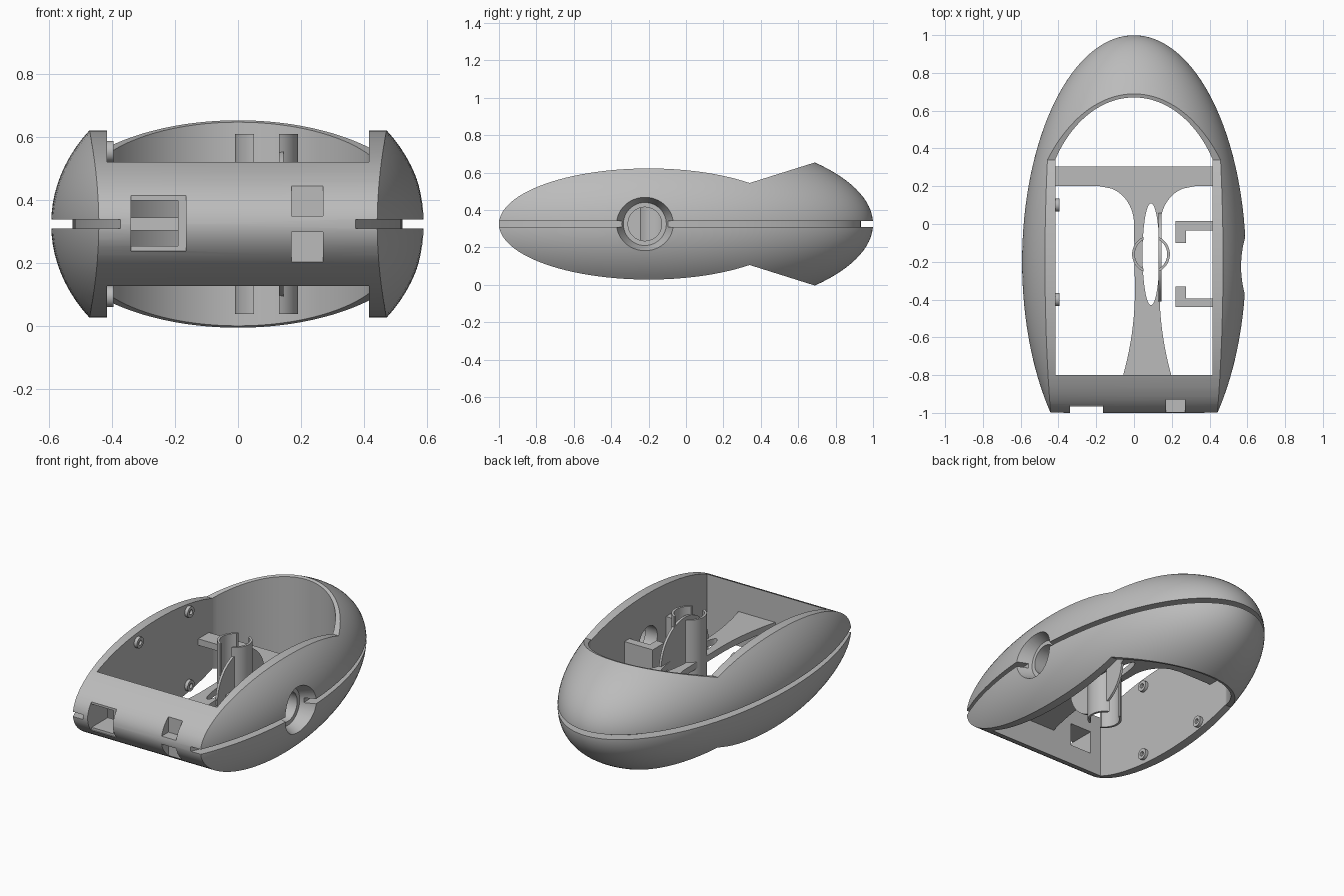
import bpy, bmesh, math
from mathutils import Matrix, Vector

cube = bpy.data.objects.get("Cube")
if cube:
    bpy.data.objects.remove(cube)

MID = 0.325      # height of the symmetry plane
CY = -0.2        # centre of the main ellipsoid along y

grey = bpy.data.materials.new("plain grey")
grey.use_nodes = True
colour = (0.5, 0.5, 0.5, 1)
grey.diffuse_color = colour
grey.node_tree.nodes["Principled BSDF"].inputs["Base Color"].default_value = colour


def make(name, bm):
    bmesh.ops.recalc_face_normals(bm, faces=bm.faces)
    mesh = bpy.data.meshes.new(name)
    bm.to_mesh(mesh)
    bm.free()
    mesh.materials.append(grey)
    ob = bpy.data.objects.new(name, mesh)
    bpy.context.collection.objects.link(ob)
    return ob


def prism(name, outline, low, high, axis="z"):
    """Extrude a 2D outline along z (x, y points) or along x (y, z points)."""
    bm = bmesh.new()
    place = (lambda p: (p[0], p[1], low)) if axis == "z" else (lambda p: (low, p[0], p[1]))
    face = bm.faces.new([bm.verts.new(place(p)) for p in outline])
    new = bmesh.ops.extrude_face_region(bm, geom=[face])["geom"]
    step = Vector((0, 0, high - low)) if axis == "z" else Vector((high - low, 0, 0))
    bmesh.ops.translate(bm, vec=step, verts=[g for g in new if isinstance(g, bmesh.types.BMVert)])
    return make(name, bm)


def box(name, x, y, z):
    return prism(name, [(x[0], y[0]), (x[1], y[0]), (x[1], y[1]), (x[0], y[1])], *z)


def arc(cx, cy, a, b, start=0, end=360, n=64):
    """Points on an ellipse; a full turn leaves out the repeated last point."""
    count = n if end - start == 360 else n + 1
    angles = [math.radians(start + (end - start) * i / n) for i in range(count)]
    return [(cx + a * math.cos(t), cy + b * math.sin(t)) for t in angles]


def combine(ob, other, operation="DIFFERENCE"):
    mod = ob.modifiers.new("cut", "BOOLEAN")
    mod.operation, mod.solver, mod.object = operation, "EXACT", other
    graph = bpy.context.evaluated_depsgraph_get()
    mesh = bpy.data.meshes.new_from_object(ob.evaluated_get(graph))
    ob.modifiers.clear()
    ob.data = mesh
    bpy.data.objects.remove(other)


# Shell: ellipsoid trimmed by the side profile
bm = bmesh.new()
bmesh.ops.create_uvsphere(bm, u_segments=96, v_segments=64, radius=1)
bmesh.ops.transform(bm, verts=bm.verts, matrix=Matrix.Translation((0, CY, MID))
                    @ Matrix.Diagonal((0.593, 1.2, 0.49, 1)) @ Matrix.Rotation(math.pi / 2, 4, "X"))
shell = make("shell", bm)
corner = math.degrees(math.acos(0.54 / 0.8))
profile = arc(CY, MID, 0.8, 0.297, corner, 360 - corner, 80)
profile += [(1.2, MID - 0.49), (1.2, MID + 0.49)]
combine(shell, prism("profile_cutter", profile, -1, 1, "x"), "INTERSECT")

# Open middle, straight at the front and rounded at the back
a, b = 0.484, 0.67
edge = math.degrees(math.acos(0.415 / a))
hollow = [(-0.415, -0.8), (0.415, -0.8)] + arc(0, 0, a, b, edge, 180 - edge, 48)
combine(shell, prism("hollow_cutter", hollow, -1, 2))

# Groove around the waist
groove = prism("groove_cutter", arc(0, CY, 0.8, 1.5), MID - 0.015, MID + 0.015)
combine(groove, prism("groove_core", arc(0, CY, 0.525, 1.135, n=96), 0, 1))
combine(shell, groove)

# Front bar: recessed window and two square notches
combine(shell, box("recess_cutter", (-0.34, -0.165), (-1.1, -0.96), (0.24, 0.415)))
combine(shell, box("window_cutter", (-0.34, -0.19), (-1.1, -0.7), (0.255, 0.4)))
for z in ((0.35, 0.46), (0.19, 0.3)):
    combine(shell, box("notch_cutter", (0.17, 0.27), (-1.1, -0.93), z))

# Round countersunk hole in the left wall
bm = bmesh.new()
bmesh.ops.create_cone(bm, cap_ends=True, segments=48, radius1=0.115, radius2=0.165, depth=0.12,
                      matrix=Matrix.Translation((0.56, -0.22, MID)) @ Matrix.Rotation(math.pi / 2, 4, "Y"))
combine(shell, make("countersink_cutter", bm))
combine(shell, prism("hole_cutter", arc(-0.22, MID, 0.09, 0.09, n=48), 0.35, 0.6, "x"))

# Mid-height support plate with flared ends and a slot
side = [(0.07 + 0.18 * (1 - math.sqrt(1 - (i / 16) ** 2)), 0.2 * i / 16) for i in range(16, -1, -1)]
side += [(0.065 + 0.065 * (i / 10) ** 2, -0.35 - 0.46 * i / 10) for i in range(11)]
outline = [(-0.42, 0.305), (-0.42, 0.2)] + [(0.07 - d, y) for d, y in side]
outline += [(0.07 + d, y) for d, y in reversed(side)] + [(0.42, 0.2), (0.42, 0.305)]
plate = prism("support_plate", outline, MID - 0.02, MID + 0.02)
combine(plate, prism("slot_cutter", arc(0.09, -0.16, 0.045, 0.27), 0, 1))

# Upright split tube
tube = prism("split_tube", arc(0.09, -0.16, 0.1, 0.1, n=48), 0.04, 0.61)
combine(tube, prism("bore_cutter", arc(0.09, -0.16, 0.086, 0.086, n=48), 0, 1))
combine(tube, box("split_cutter", (0.05, 0.13), (-0.5, 0.2), (0, 1)))

# Thin round fin beside the tube
fin = prism("round_fin", arc(-0.175, MID, 0.235, 0.24), 0.13, 0.145, "x")

# Clip bracket behind the round hole
bracket = prism("clip_bracket", [
    (0.42, 0.015), (0.22, 0.015), (0.22, -0.1), (0.275, -0.1), (0.275, -0.035), (0.42, -0.035)],
    MID - 0.085, MID + 0.085)
bracket_front = prism("clip_bracket_front", [
    (0.42, -0.44), (0.22, -0.44), (0.22, -0.33), (0.275, -0.33), (0.275, -0.395), (0.42, -0.395)],
    MID - 0.085, MID + 0.085)
parts = [shell, plate, tube, fin, bracket, bracket_front]

# Four ring bosses on the right wall
for y in (0.1, -0.4):
    for z in (MID + 0.23, MID - 0.23):
        boss = prism("ring_boss", arc(y, z, 0.034, 0.034, n=24), -0.42, -0.395, "x")
        combine(boss, prism("boss_cutter", arc(y, z, 0.015, 0.015, n=24), -0.41, -0.3, "x"))
        parts.append(boss)

# Smooth curves, crisp edges
for ob in bpy.context.view_layer.objects:
    ob.select_set(ob in parts)
bpy.context.view_layer.objects.active = shell
bpy.ops.object.shade_smooth_by_angle(angle=math.radians(25))
